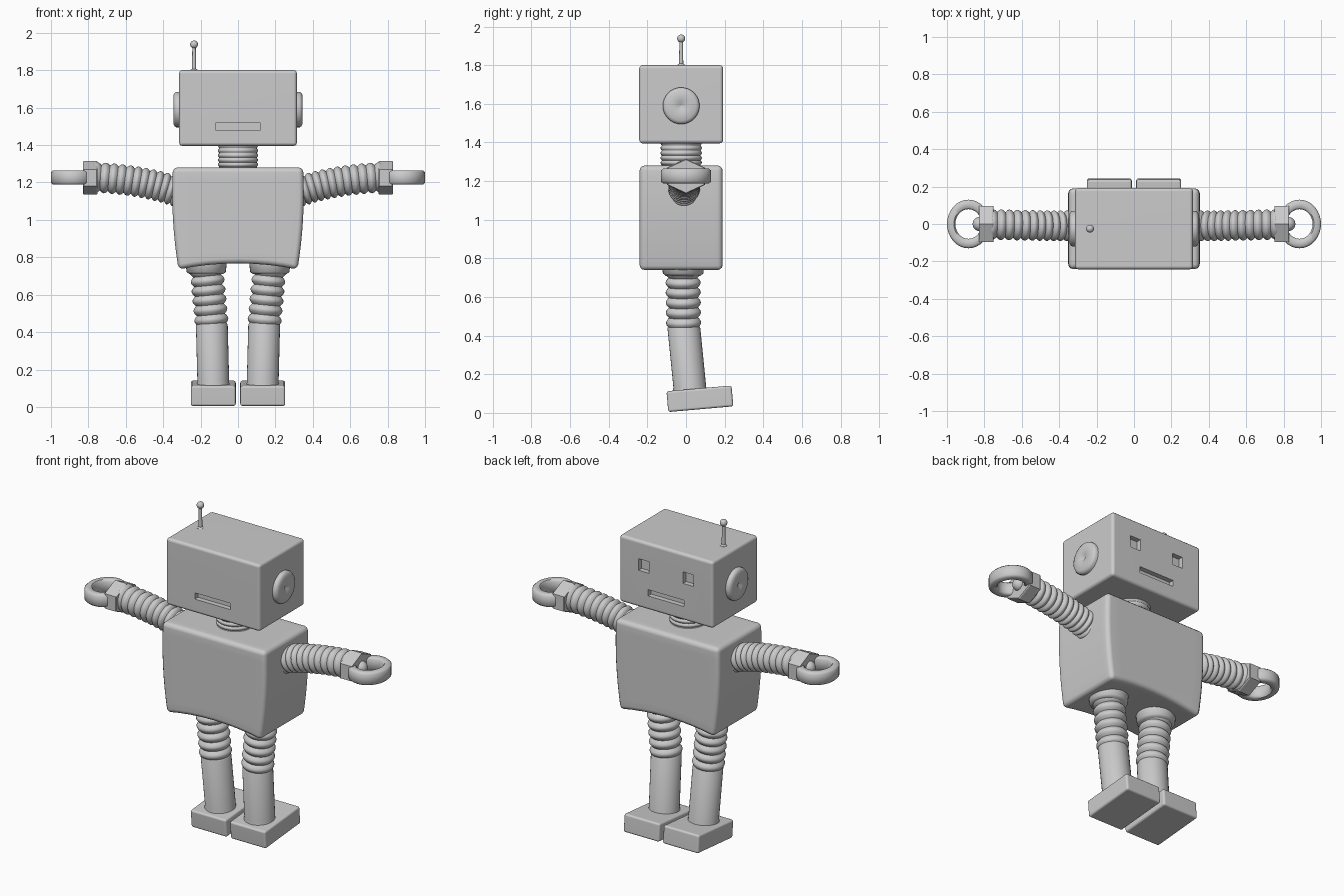
import bpy, bmesh, math
from mathutils import Vector, Matrix

if "Cube" in bpy.data.objects:
    bpy.data.objects.remove(bpy.data.objects["Cube"])

grey = bpy.data.materials.new("clay grey")
grey.use_nodes = True
CLAY = (0.6, 0.6, 0.6, 1)
grey.diffuse_color = CLAY
grey.node_tree.nodes["Principled BSDF"].inputs["Base Color"].default_value = CLAY


def finish(name, bm, angle=40):
    """Turn a bmesh into a smooth-shaded object with sharp creases."""
    bmesh.ops.recalc_face_normals(bm, faces=bm.faces)
    mesh = bpy.data.meshes.new(name)
    bm.to_mesh(mesh)
    bm.free()
    mesh.materials.append(grey)
    mesh.shade_smooth()
    mesh.set_sharp_from_angle(angle=math.radians(angle))
    obj = bpy.data.objects.new(name, mesh)
    bpy.context.scene.collection.objects.link(obj)
    return obj


def box(name, centre, size, bevel=0.0, cuts=0, shape=None, tilt=0.0):
    """Rounded box, optionally subdivided, reshaped and tilted about x."""
    bm = bmesh.new()
    bmesh.ops.create_cube(bm, size=1)
    if cuts:
        bmesh.ops.subdivide_edges(bm, edges=bm.edges[:], cuts=cuts, use_grid_fill=True)
    for v in bm.verts:
        v.co = Vector(a * b for a, b in zip(v.co, size))
        if shape:
            v.co = shape(v.co)
    if bevel:
        bm.normal_update()
        sharp = [e for e in bm.edges if e.calc_face_angle(0) > 1]
        bmesh.ops.bevel(bm, geom=sharp, offset=bevel, segments=3, profile=0.5, affect='EDGES')
    bm.transform(Matrix.Translation(centre) @ Matrix.Rotation(tilt, 4, 'X'))
    obj = finish(name, bm)
    if bevel:
        obj.modifiers.new("flat faces", 'WEIGHTED_NORMAL').keep_sharp = True
    return obj


def loft(name, rings, segments=32, loop=False, squash=(1, 1), angle=50):
    """Skin a stack of (centre, axis, radius) rings; loop joins last to first."""
    bm = bmesh.new()
    rows = []
    for centre, axis, radius in rings:
        turn = Vector((0, 0, 1)).rotation_difference(Vector(axis))
        row = []
        for i in range(segments):
            a = math.tau * i / segments
            p = Vector((math.cos(a) * squash[0], math.sin(a) * squash[1], 0)) * radius
            row.append(bm.verts.new(Vector(centre) + turn @ p))
        rows.append(row)
    pairs = list(zip(rows, rows[1:]))
    if loop:
        pairs.append((rows[-1], rows[0]))
    else:
        bm.faces.new(rows[0])
        bm.faces.new(rows[-1])
    for a, b in pairs:
        for i in range(segments):
            j = (i + 1) % segments
            bm.faces.new((a[i], a[j], b[j], b[i]))
    return finish(name, bm, angle)


def spin(name, base, axis, profile, **options):
    """Turned part from (distance along axis, radius) pairs."""
    base, axis = Vector(base), Vector(axis)
    return loft(name, [(base + axis * d, axis, r) for d, r in profile], **options)


def ribbed(name, a, b, c, ribs, radius, depth):
    """Ribbed hose along a quadratic curve from a through control b to c."""
    a, b, c = Vector(a), Vector(b), Vector(c)
    steps = ribs * 8
    rings = []
    for i in range(steps + 1):
        t = i / steps
        p = a * (1 - t) ** 2 + b * 2 * t * (1 - t) + c * t * t
        axis = ((b - a) * (1 - t) + (c - b) * t).normalized()
        rings.append((p, axis, radius + depth * abs(math.sin(math.pi * ribs * t))))
    return loft(name, rings, angle=80)


def ball(name, centre, radius):
    bm = bmesh.new()
    bmesh.ops.create_uvsphere(bm, u_segments=20, v_segments=12, radius=radius,
                              matrix=Matrix.Translation(centre))
    return finish(name, bm)


# Head, with a mouth recessed on both faces and eyes on one
MID = -0.025
head = box("head", (0, MID, 1.598), (0.63, 0.435, 0.405), 0.018)
cutters = [box("mouth_cutter", (0, y, 1.5), (0.24, 0.06, 0.038)) for y in (-0.2425, 0.1925)]
cutters += [box("eye_cutter", (x, 0.1925, 1.655), (0.07, 0.06, 0.07)) for x in (-0.15, 0.15)]
bpy.context.view_layer.objects.active = head
for i, cutter in enumerate(cutters):
    cutter.hide_render = True
    cut = head.modifiers.new("recess", 'BOOLEAN')
    cut.operation, cut.solver, cut.object = 'DIFFERENCE', 'EXACT', cutter
    bpy.ops.object.modifier_move_to_index(modifier=cut.name, index=0)
    bpy.ops.object.modifier_apply(modifier=cut.name)
    bpy.data.objects.remove(cutter)
head.data.set_sharp_from_angle(angle=math.radians(40))

# Antenna and neck
spin("antenna_rod", (-0.235, MID, 1.79), (0, 0, 1), [(0, 0.02), (0.012, 0.02), (0.018, 0.011), (0.15, 0.009)],
     segments=16)
ball("antenna_ball", (-0.235, MID, 1.938), 0.021)
ribbed("neck", (0, MID, 1.26), (0, MID, 1.33), (0, MID, 1.41), 6, 0.1, 0.007)


# Torso: bulging shoulders, narrower waist, arched underside
def torso_shape(p):
    t = p.z / 0.545 + 0.5
    half = 0.318 + 0.09 * t - 0.06 * t * t
    arch = 0.032 * (1 - (p.x * 2) ** 2) * (1 - t)
    return Vector((p.x * 2 * half, p.y, p.z + arch))


box("torso", (0, MID, 1.008), (1, 0.43, 0.545), 0.026, cuts=7, shape=torso_shape)

for side, s in (("left", 1), ("right", -1)):
    out = (s, 0, 0)
    # Ear disc with a small centre dimple
    spin(side + "_ear", (s * 0.3, MID, 1.59), out,
         [(0, 0.095), (0.03, 0.095), (0.038, 0.09), (0.045, 0.078), (0.045, 0.02), (0.035, 0.006)])
    # Arm hose, hexagonal wrist, ball end and ring hand
    ribbed(side + "_arm", (s * 0.31, -0.01, 1.145), (s * 0.5, -0.01, 1.215), (s * 0.78, -0.002, 1.228),
           12, 0.068, 0.014)
    spin(side + "_wrist", (s * 0.75, 0, 1.225), out, [(0, 0.086), (0.006, 0.09), (0.074, 0.09), (0.08, 0.086)],
         segments=6, squash=(1, 1.25), angle=20)
    ball(side + "_wrist_ball", (s * 0.825, 0, 1.228), 0.038)
    spin(side + "_hand", (s * 0.885, 0, 1.188), (0, 0, 1),
         [(0, 0.078), (0, 0.105), (0.01, 0.115), (0.067, 0.115), (0.077, 0.105),
          (0.077, 0.078), (0.067, 0.07), (0.01, 0.07)], loop=True, squash=(1, 1.13))
    # Leg: hip collar, ribbed thigh, plain shin
    spin(side + "_hip", (s * 0.17, -0.015, 0.71), (0, 0, 1), [(0, 0.09), (0.012, 0.105), (0.06, 0.11)])
    ribbed(side + "_thigh", (s * 0.17, -0.015, 0.75), (s * 0.155, -0.015, 0.6), (s * 0.14, -0.012, 0.44),
           6, 0.075, 0.016)
    loft(side + "_shin", [((s * 0.14, -0.012, 0.455), (0, 0, 1), 0.076),
                          ((s * 0.14, -0.011, 0.44), (0, 0, 1), 0.085),
                          ((s * 0.132, 0.02, 0.13), (0, 0, 1), 0.085),
                          ((s * 0.132, 0.021, 0.09), (0, 0, 1), 0.095)])
    # Foot, toe slightly raised
    box(side + "_foot", (s * 0.132, 0.072, 0.073), (0.24, 0.338, 0.108), 0.012, tilt=math.radians(5))
